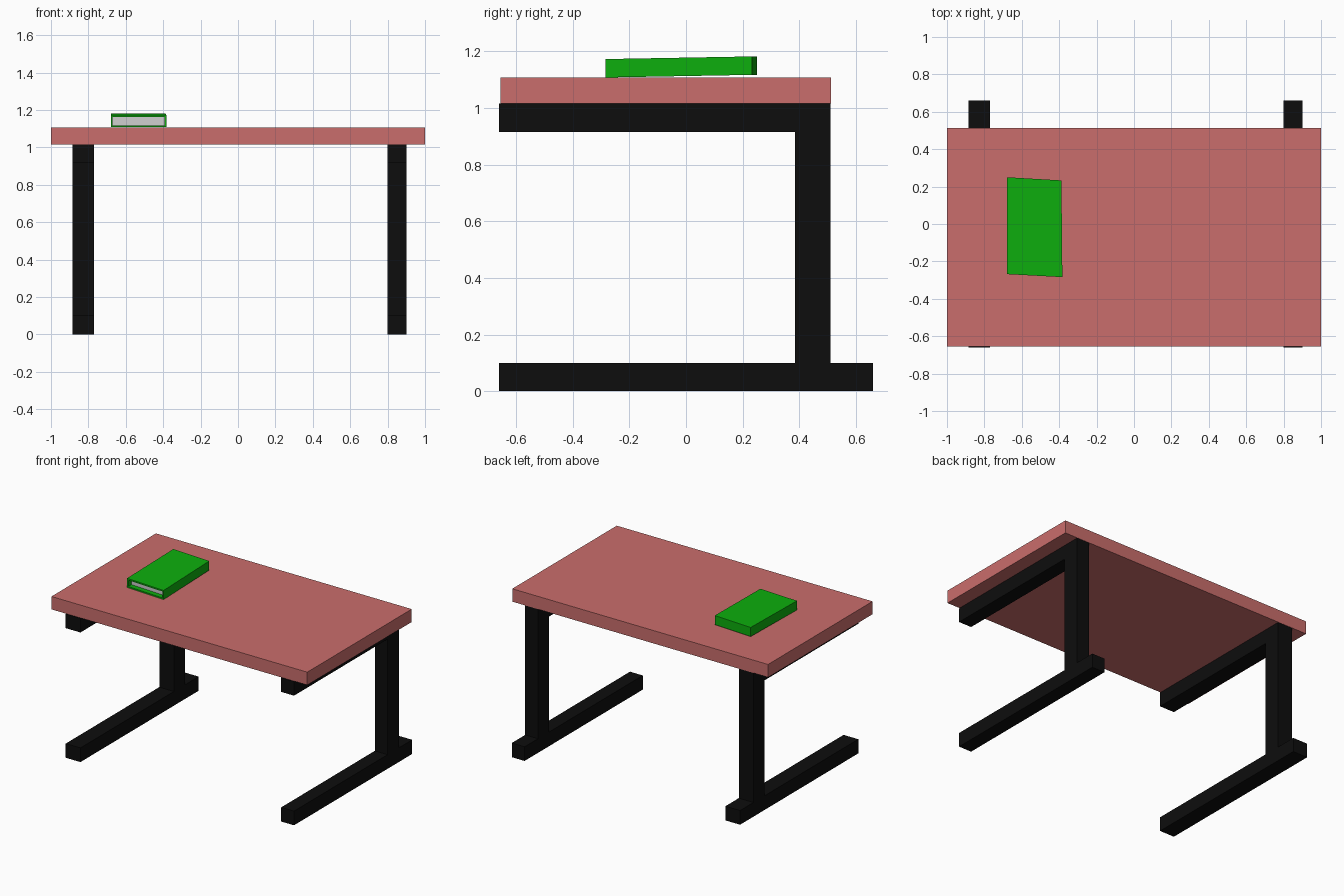
import bpy, bmesh

if "Cube" in bpy.data.objects:
    bpy.data.objects.remove(bpy.data.objects["Cube"])


def material(name, rgb):
    m = bpy.data.materials.new(name)
    m.diffuse_color = (*rgb, 1)
    m.use_nodes = True
    m.node_tree.nodes["Principled BSDF"].inputs["Base Color"].default_value = m.diffuse_color
    return m


RED = material("dusty red", (0.59, 0.155, 0.15))
BLACK = material("black", (0.004, 0.004, 0.004))
GREEN = material("green", (0.004, 0.43, 0.004))
PAPER = material("paper", (0.62, 0.62, 0.62))


def finish(name, bm, *mats):
    bmesh.ops.recalc_face_normals(bm, faces=bm.faces)
    me = bpy.data.meshes.new(name)
    bm.to_mesh(me)
    bm.free()
    for m in mats:
        me.materials.append(m)
    ob = bpy.data.objects.new(name, me)
    bpy.context.collection.objects.link(ob)
    return ob


def box(name, x, y, z, mat):
    bm = bmesh.new()
    bmesh.ops.create_cube(bm, size=1)
    for v in bm.verts:
        v.co = [r[0] if c < 0 else r[1] for c, r in zip(v.co, (x, y, z))]
    return finish(name, bm, mat)


# Table top
box("table_top", (-1, 1), (-0.655, 0.512), (1.016, 1.107), RED)

# C-shaped legs: one side profile extruded across the leg width
PROFILE = [(-0.66, 0), (0.66, 0), (0.66, 0.1), (0.51, 0.1), (0.51, 1.016),
           (-0.66, 1.016), (-0.66, 0.916), (0.385, 0.916), (0.385, 0.1), (-0.66, 0.1)]
for name, x0, x1 in (("left_leg", -0.885, -0.77), ("right_leg", 0.80, 0.90)):
    bm = bmesh.new()
    face = bm.faces.new([bm.verts.new((x0, y, z)) for y, z in PROFILE])
    ext = bmesh.ops.extrude_face_region(bm, geom=[face])
    bmesh.ops.translate(bm, vec=(x1 - x0, 0, 0),
                        verts=[v for v in ext["geom"] if isinstance(v, bmesh.types.BMVert)])
    finish(name, bm, BLACK)

# Book: slightly skewed block, a little raised at the back
bm = bmesh.new()
corners = [(-0.68, -0.268), (-0.383, -0.284), (-0.388, 0.233), (-0.68, 0.25)]
low, high = ([bm.verts.new((x, y, z + 0.018 * (y + 0.28))) for x, y in corners]
             for z in (1.108, 1.173))
bm.faces.new(low)
bm.faces.new(high)
sides = [bm.faces.new((low[i], low[(i + 1) % 4], high[(i + 1) % 4], high[i])) for i in range(4)]
bmesh.ops.recalc_face_normals(bm, faces=bm.faces)
# Pages: front face inset, then pushed in between the covers
front = sides[0]
bmesh.ops.inset_region(bm, faces=[front], thickness=0.01, use_even_offset=True)
pages = bmesh.ops.extrude_face_region(bm, geom=[front])
bmesh.ops.delete(bm, geom=[front], context='FACES_ONLY')
for g in pages["geom"]:
    if isinstance(g, bmesh.types.BMVert):
        g.co.y += 0.035
    elif isinstance(g, bmesh.types.BMFace):
        g.material_index = 1
finish("book", bm, GREEN, PAPER)
